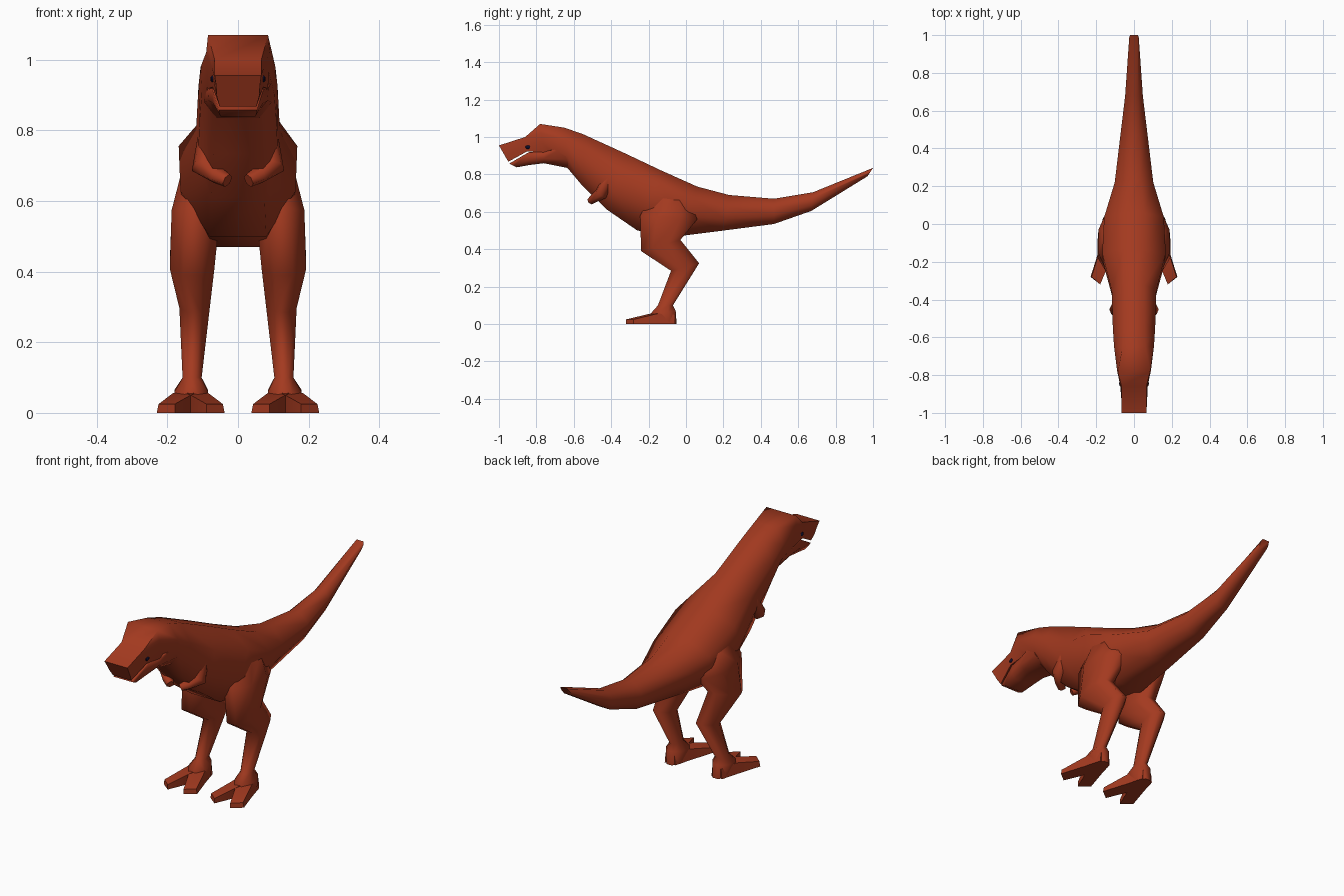
import bpy, bmesh, math
from mathutils import Vector

if "Cube" in bpy.data.objects:
    bpy.data.objects.remove(bpy.data.objects["Cube"])


def material(name, color):
    m = bpy.data.materials.new(name)
    m.diffuse_color = color
    m.use_nodes = True
    m.node_tree.nodes["Principled BSDF"].inputs["Base Color"].default_value = m.diffuse_color
    return m


SKIN = material("rust skin", (0.37, 0.042, 0.014, 1))
DARK = material("dark eye", (0.005, 0.005, 0.03, 1))


def loft(name, rings, mat=SKIN, mirror=False, angle=66):
    """Skin a list of equal-sized rings and cap both ends."""
    bm = bmesh.new()
    vs = [[bm.verts.new(p) for p in r] for r in rings]
    n = len(rings[0])
    for a, b in zip(vs, vs[1:]):
        for i in range(n):
            j = (i + 1) % n
            bm.faces.new((a[i], a[j], b[j], b[i]))
    bm.faces.new(vs[0])
    bm.faces.new(vs[-1])
    bmesh.ops.recalc_face_normals(bm, faces=bm.faces)
    me = bpy.data.meshes.new(name)
    bm.to_mesh(me)
    bm.free()
    me.materials.append(mat)
    ob = bpy.data.objects.new(name, me)
    bpy.context.collection.objects.link(ob)
    bpy.ops.object.select_all(action='DESELECT')
    ob.select_set(True)
    bpy.context.view_layer.objects.active = ob
    bpy.ops.object.shade_smooth_by_angle(angle=math.radians(angle))
    if mirror:
        ob.modifiers.new("mirror", 'MIRROR')
    return ob


def section(top, bot, tw, w, bw, hi=0.68, lo=0.33):
    """Symmetric eight-sided slice between a top and a bottom (y, z)."""
    half = [(tw, 1), (w, hi), (w * 0.97, lo), (bw, 0)]
    pts = half + [(-x, t) for x, t in reversed(half)]
    return [(x, bot[0] + (top[0] - bot[0]) * t, bot[1] + (top[1] - bot[1]) * t)
            for x, t in pts]


def limb(front, back, x0, x1):
    """Eight-sided slice filling front-back (y, z) and x0-x1."""
    k = 1 / math.cos(math.pi / 8)
    f, b = Vector(front), Vector(back)
    out = []
    for i in range(8):
        a = math.pi / 8 + i * math.pi / 4
        c = (f + b) / 2 + (b - f) / 2 * k * math.cos(a)
        out.append(((x0 + x1) / 2 + (x1 - x0) / 2 * k * math.sin(a), c.x, c.y))
    return out


def tube(path, radii, sides=6):
    """Rings set square to a path."""
    pts = [Vector(p) for p in path]
    rings = []
    for i, p in enumerate(pts):
        t = (pts[min(i + 1, len(pts) - 1)] - pts[max(i - 1, 0)]).normalized()
        u = t.cross(Vector((0, 1, 0.3))).normalized()
        v = t.cross(u)
        rings.append([p + (u * math.cos(a) + v * math.sin(a)) * radii[i]
                      for a in (2 * math.pi * s / sides for s in range(sides))])
    return rings


# Head, trunk and tail in one skin
loft("body", [section(*s) for s in [
    ((-1.00, 0.955), (-0.95, 0.868), 0.066, 0.062, 0.052),
    ((-0.86, 1.00), (-0.85, 0.923), 0.066, 0.073, 0.072),
    ((-0.78, 1.07), (-0.76, 0.918), 0.085, 0.090, 0.085),
    ((-0.65, 1.05), (-0.63, 0.83), 0.060, 0.106, 0.060),
    ((-0.55, 1.015), (-0.55, 0.735), 0.055, 0.112, 0.070),
    ((-0.32, 0.91), (-0.42, 0.61), 0.055, 0.118, 0.075),
    ((-0.13, 0.82), (-0.26, 0.50), 0.055, 0.168, 0.080, 0.80, 0.40),
    ((0.06, 0.735), (-0.04, 0.47), 0.055, 0.158, 0.080, 0.76, 0.40),
    ((0.23, 0.69), (0.20, 0.50), 0.035, 0.102, 0.065),
    ((0.47, 0.67), (0.47, 0.535), 0.025, 0.072, 0.045),
    ((0.68, 0.705), (0.67, 0.605), 0.020, 0.047, 0.030),
    ((1.00, 0.835), (0.97, 0.79), 0.020, 0.025, 0.020)]])

# Lower jaw, leaving a thin open mouth
loft("lower_jaw", [section(*s, 0.95, 0.4) for s in [
    ((-0.66, 0.95), (-0.62, 0.832), 0.07, 0.098, 0.06),
    ((-0.76, 0.921), (-0.76, 0.86), 0.08, 0.086, 0.06),
    ((-0.84, 0.919), (-0.84, 0.85), 0.070, 0.073, 0.055),
    ((-0.945, 0.858), (-0.905, 0.838), 0.052, 0.054, 0.048)]])

# Legs from hip to ankle and heel
loft("legs", [limb(*s) for s in [
    ((-0.17, 0.72), (0.02, 0.66), 0.05, 0.155),
    ((-0.245, 0.58), (0.06, 0.56), 0.05, 0.188),
    ((-0.24, 0.39), (-0.03, 0.45), 0.067, 0.193),
    ((-0.08, 0.285), (0.07, 0.325), 0.080, 0.166),
    ((-0.15, 0.10), (-0.07, 0.10), 0.103, 0.157),
    ((-0.19, 0.055), (-0.055, 0.07), 0.085, 0.180),
    ((-0.18, 0.0), (-0.05, 0.0), 0.095, 0.170)]], mirror=True)

# Two splayed toes per foot
for name, s in (("inner_toes", -1), ("outer_toes", 1)):
    def quad(a, b, z):
        (xa, ya), (xb, yb) = a, b
        pts = [(xa, ya, 0), (xb, yb, 0), (xb - 0.005, yb, z), (xa, ya, z)]
        return [(0.134 + s * x, y, h) for x, y, h in pts]
    loft(name, [quad((-0.01, -0.07), (0.030, -0.06), 0.05),
                quad((-0.01, -0.19), (0.055, -0.15), 0.056),
                quad((0.045, -0.32), (0.096, -0.28), 0.025)], mirror=True)

# Short arms folded inwards
loft("arms", tube([(0.070, -0.40, 0.85), (0.080, -0.42, 0.77),
                   (0.096, -0.455, 0.695), (0.060, -0.49, 0.675),
                   (0.030, -0.51, 0.658)],
                  [0.03, 0.036, 0.036, 0.026, 0.020]), mirror=True)

# Eyes
bpy.ops.mesh.primitive_uv_sphere_add(segments=10, ring_count=6, radius=1)
eye = bpy.context.object
eye.name = "eyes"
for v in eye.data.vertices:
    v.co = (0.071 + v.co.x * 0.008, -0.845 + v.co.y * 0.014, 0.946 + v.co.z * 0.010)
eye.data.materials.append(DARK)
eye.modifiers.new("mirror", 'MIRROR')
